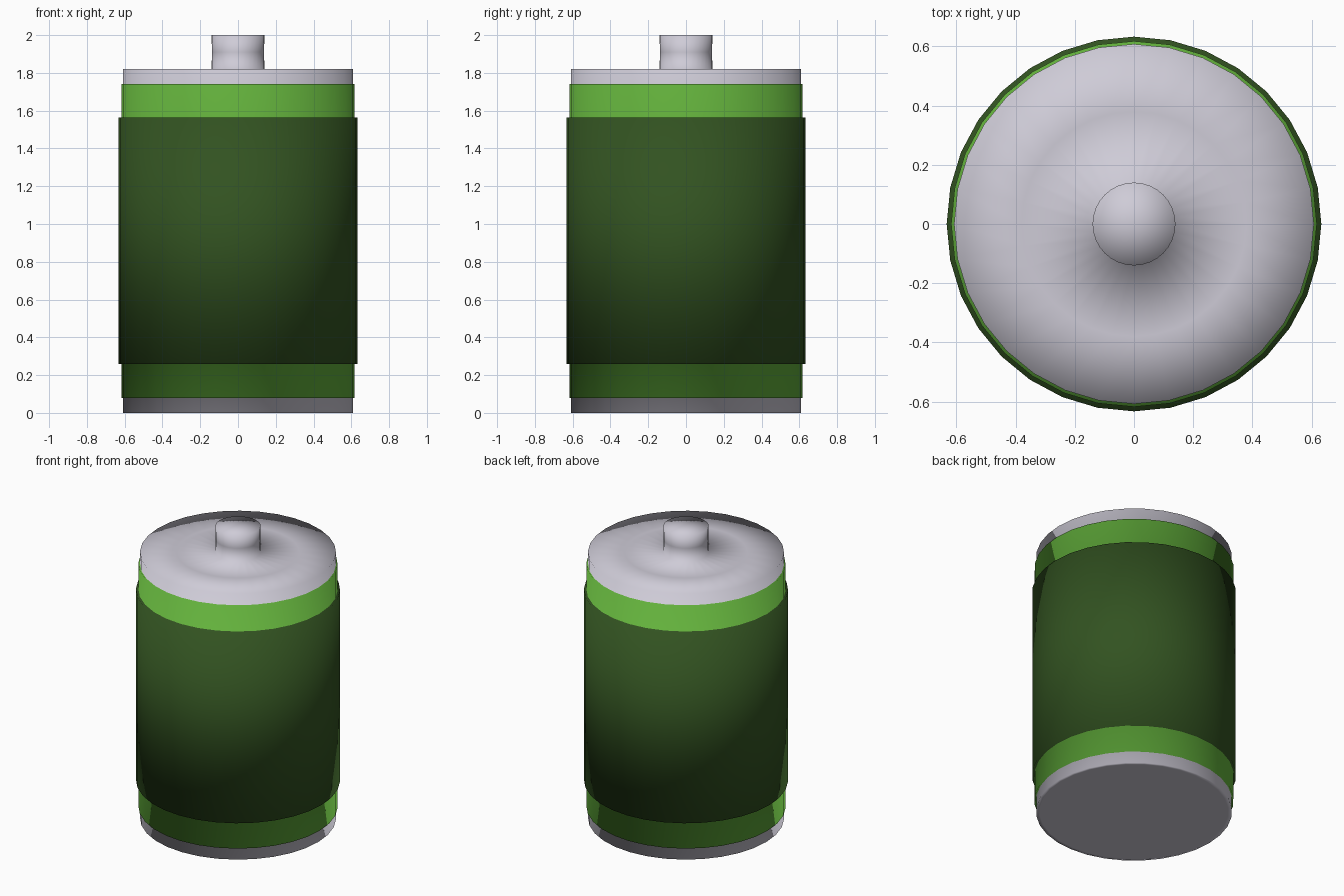
import bpy, bmesh, math

if "Cube" in bpy.data.objects:
    bpy.data.objects.remove(bpy.data.objects["Cube"])

SIDES = 32


def material(name, rgb):
    m = bpy.data.materials.new(name)
    m.diffuse_color = (*rgb, 1)
    m.use_nodes = True
    m.node_tree.nodes["Principled BSDF"].inputs["Base Color"].default_value = m.diffuse_color
    return m


def lathe(name, profile, mats):
    """Revolve (radius, z, material of the strip leading to this point) about z."""
    bm = bmesh.new()
    rings = []
    for r, z, _ in profile:
        if r == 0:
            rings.append([bm.verts.new((0, 0, z))] * SIDES)
        else:
            rings.append([bm.verts.new((r * math.cos(a), r * math.sin(a), z))
                          for a in (2 * math.pi * i / SIDES for i in range(SIDES))])
    for (lo, hi), (_, _, mat) in zip(zip(rings, rings[1:]), profile[1:]):
        for i in range(SIDES):
            j = (i + 1) % SIDES
            corners = dict.fromkeys((lo[i], lo[j], hi[j], hi[i]))
            face = bm.faces.new(list(corners))
            face.material_index = mat
            face.smooth = True
    bmesh.ops.recalc_face_normals(bm, faces=bm.faces)
    me = bpy.data.meshes.new(name)
    bm.to_mesh(me)
    bm.free()
    for m in mats:
        me.materials.append(m)
    ob = bpy.data.objects.new(name, me)
    bpy.context.collection.objects.link(ob)
    return ob


mats = [material("silver", (0.62, 0.60, 0.68)),
        material("green", (0.125, 0.44, 0.045)),
        material("dark_green", (0.032, 0.085, 0.015))]
SILVER, GREEN, DARK = range(3)

# One continuous smooth shell: base, stepped wrapper bands, top cap, terminal
lathe("battery", [
    (0, 0, SILVER), (0.585, 0, SILVER), (0.608, 0, SILVER),        # flat base
    (0.608, 0.08, SILVER),                                         # lower rim
    (0.618, 0.08, GREEN), (0.618, 0.26, GREEN),                    # lower band
    (0.633, 0.26, DARK), (0.633, 1.565, DARK),                     # main wrapper
    (0.618, 1.565, DARK), (0.618, 1.74, GREEN),                    # upper band
    (0.608, 1.74, GREEN), (0.608, 1.82, SILVER),                   # upper rim
    (0.38, 1.82, SILVER), (0.14, 1.82, SILVER),                    # top cap
    (0.138, 1.91, SILVER), (0.14, 2.0, SILVER), (0, 2.0, SILVER),  # terminal
], mats)
